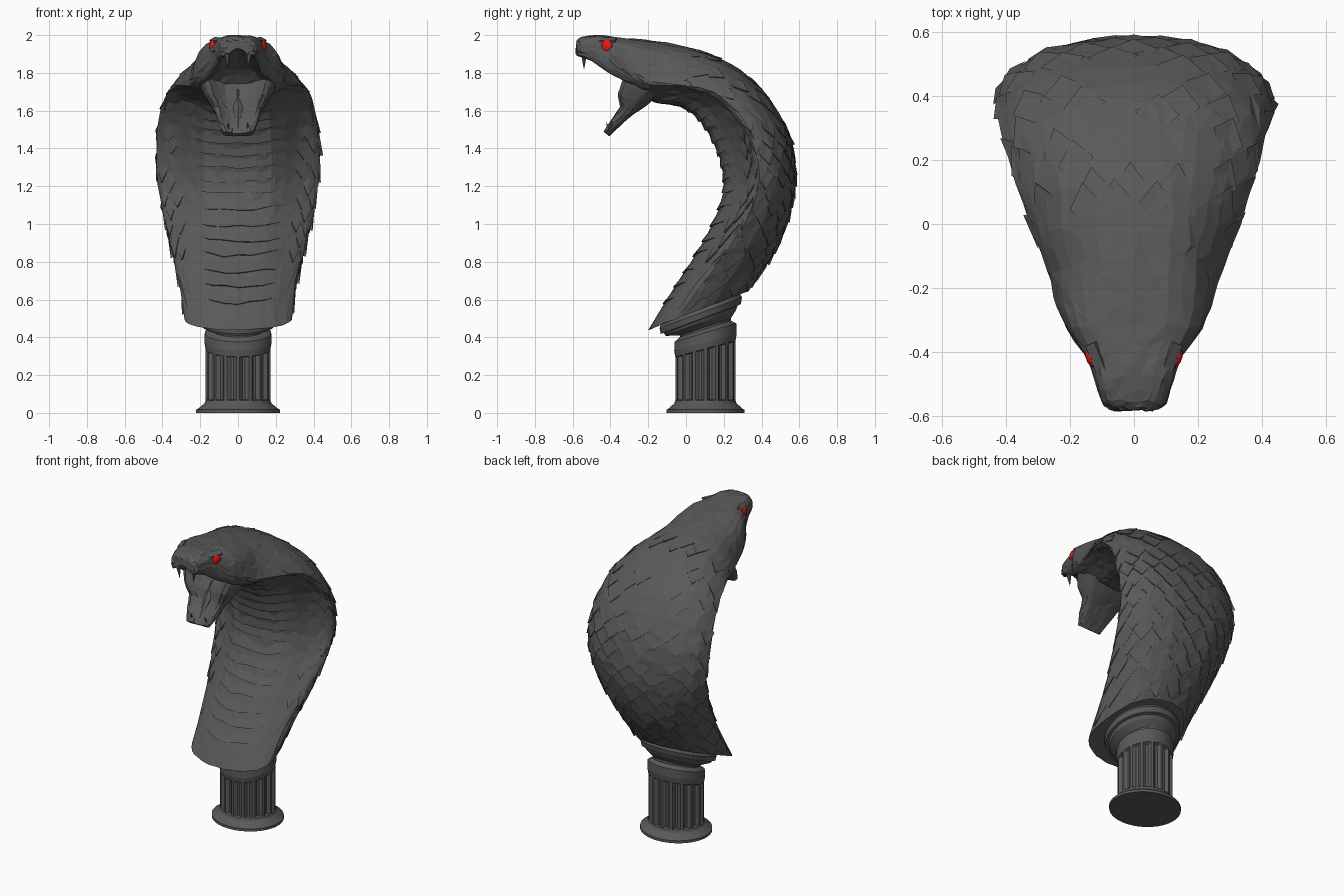
import bpy, bmesh, math, random
from mathutils import Vector

if "Cube" in bpy.data.objects:
    bpy.data.objects.remove(bpy.data.objects["Cube"])

random.seed(4)


def material(name, rgb):
    m = bpy.data.materials.new(name)
    m.diffuse_color = (*rgb, 1)
    m.use_nodes = True
    m.node_tree.nodes["Principled BSDF"].inputs["Base Color"].default_value = m.diffuse_color
    return m


STONE = material("dark_stone", (0.1, 0.1, 0.1))
RED = material("red_eye", (0.8, 0.01, 0.01))


def finish(bm, name, mat=STONE):
    bmesh.ops.recalc_face_normals(bm, faces=bm.faces)
    me = bpy.data.meshes.new(name)
    bm.to_mesh(me)
    bm.free()
    me.materials.append(mat)
    ob = bpy.data.objects.new(name, me)
    bpy.context.collection.objects.link(ob)
    return ob


def spline(a, b, c, d, t):
    return [0.5 * (2 * q + (r - p) * t + (2 * p - 5 * q + 4 * r - s) * t * t
                   + (3 * q - p - 3 * r + s) * t ** 3) for p, q, r, s in zip(a, b, c, d)]


# Half cross-sections (across, depth): back centre -> side edge -> front centre
BACK = [(0, 1), (.36, .95), (.67, .76), (.9, .42), (1, 0)]
PROFILES = [
    BACK + [(.96, -.32), (.85, -.58), (.66, -.8), (.44, -.93), (.22, -.99), (0, -1)],
    BACK + [(.93, -.1), (.78, -.25), (.6, -.52), (.42, -.86), (.22, -.98), (0, -1)],
    [(0, 1), (.45, .98), (.8, .82), (.97, .45), (1, 0), (1, -.4), (.95, -.8),
     (.8, -1), (.6, -.6), (.35, -.3), (0, -.2)]]


def ring_point(k, j):
    j %= 20
    side = 1 if j <= 10 else -1
    j = min(j, 10) if side > 0 else 20 - j
    n = min(int(j), 9)
    a = min(int(k), 1)
    t, f = j - n, k - a
    p, q = PROFILES[a], PROFILES[a + 1]
    u, v = [(p[n][c] * (1 - t) + p[n + 1][c] * t) * (1 - f)
            + (q[n][c] * (1 - t) + q[n + 1][c] * t) * f for c in (0, 1)]
    return u * side, v


def surf(secs, s, j):
    """Point on a lofted body: s along its length, j (0-20) around it."""
    s = max(0, min(len(secs) - 1, s))
    i = min(int(s), len(secs) - 2)
    g = [secs[max(0, min(len(secs) - 1, i + d))] for d in (-1, 0, 1, 2)]
    by, bz, fy, fz, w, e, k = spline(*g, s - i)
    u, v = ring_point(max(0, min(2, k)), j)
    f = e + v * ((1 - e) if v > 0 else e)
    return Vector((u * w, fy + f * (by - fy), fz + f * (bz - fz)))


def loft(name, secs, step, around, wobble, rough):
    bm, rings = bmesh.new(), []
    count = round((len(secs) - 1) / step)
    for a in range(count + 1):
        amt = wobble if 0 < a < count else 0
        rings.append([])
        for b in range(around):
            p = surf(secs, (a + random.uniform(-amt, amt)) * step,
                     (b + random.uniform(-amt, amt)) * 20 / around)
            p += Vector([random.uniform(-rough, rough) for _ in range(3)])
            rings[-1].append(bm.verts.new(p))
    for r, q in zip(rings, rings[1:]):
        for b in range(around):
            c = (b + 1) % around
            v = [r[b], r[c], q[c], q[b]]
            if random.random() < .5:
                v = v[1:] + v[:1]
            bm.faces.new((v[0], v[1], v[2]))
            bm.faces.new((v[0], v[2], v[3]))
    bm.faces.new(rings[0])
    bm.faces.new(rings[-1])
    return finish(bm, name)


# Body and upper head: back y,z / front y,z / half width / edge position / profile blend
BODY = [
    (.335, .65, -.20, .44, .29, .3, 0), (.44, .80, -.08, .63, .315, .35, .2),
    (.515, .94, .04, .82, .36, .4, .4), (.565, 1.10, .14, 1.0, .40, .45, .6),
    (.582, 1.25, .20, 1.18, .43, .5, .8), (.564, 1.42, .18, 1.34, .44, .5, .95),
    (.50, 1.58, .12, 1.48, .43, .5, 1), (.382, 1.74, .03, 1.59, .395, .48, 1),
    (.22, 1.86, -.07, 1.63, .35, .42, 1), (.04, 1.93, -.15, 1.64, .303, .34, 1),
    (-.10, 1.96, -.22, 1.66, .265, .28, 1.2), (-.22, 1.975, -.27, 1.71, .242, .3, 1.6),
    (-.32, 1.985, -.33, 1.75, .21, .4, 2), (-.40, 1.993, -.42, 1.80, .15, .5, 2),
    (-.48, 2.0, -.50, 1.86, .12, .5, 2), (-.55, 1.99, -.57, 1.885, .098, .5, 2),
    (-.58, 1.97, -.583, 1.90, .06, .5, 2)]
loft("hooded_body", BODY, .5, 36, .27, .003)

# Lower jaw: trough opening towards the mouth
JAW = [(-.14, 1.68, -.32, 1.80, .205, .5, 2), (-.22, 1.62, -.36, 1.69, .16, .5, 2),
       (-.28, 1.58, -.35, 1.62, .125, .5, 2), (-.35, 1.52, -.40, 1.55, .105, .5, 2),
       (-.405, 1.465, -.435, 1.49, .08, .5, 2)]
loft("lower_jaw", JAW, .5, 40, .15, .002)


def lifted(s, j, h):
    p = surf(BODY, s, j)
    n = (surf(BODY, s, j + .2) - surf(BODY, s, j - .2)).cross(
        surf(BODY, s + .1, j) - surf(BODY, s - .1, j)).normalized()
    mid = (surf(BODY, s, 0) + surf(BODY, s, 10)) / 2
    return p + n * (h if n.dot(p - mid) > 0 else -h)


# Overlapping diamond scales on the back and hood flanks, fading out towards the head
bm = bmesh.new()
for row in range(22):
    s = .5 + row * .4
    for col in range(-7, 8):
        j = col + (.5 if row % 2 else 0) + random.uniform(-.15, .15)
        if abs(j) > 6.4 or 4.2 < abs(j) < 4.8 or random.random() < (.2 if s < 6 else .5):
            continue
        if abs(j) > 4.5 and not 2 < s < 6.5:
            continue
        h = random.uniform(.005, .013) * (1 if s < 6.5 else .6)
        c = s + random.uniform(-.1, .1)
        top, left, right, tip, root = [bm.verts.new(lifted(*a)) for a in (
            (c + .4, j, -.005), (c, j - .5, h * .4), (c, j + .5, h * .4),
            (c - .4, j, h), (c - .38, j, -.012))]
        for f in ((top, left, tip), (top, tip, right), (left, root, tip), (right, tip, root)):
            bm.faces.new(f)
finish(bm, "body_scales")

# Broad belly plates, each lifted at its lower edge
bm = bmesh.new()
for row in range(15):
    s, rows = .7 + row * .45 + random.uniform(-.06, .06), []
    jog = [random.uniform(-.05, .05) for _ in range(7)]
    for ds, h in ((.45, -.006), (0, .01), (.02, -.012)):
        rows.append([])
        for c in range(7):
            j = 10 + (c - 3) * .95
            lift = h * (.3 if c in (0, 6) else 1)
            rows[-1].append(bm.verts.new(lifted(s + ds + .012 * (c - 3) ** 2 + jog[c], j, lift)))
    for a, b in zip(rows, rows[1:]):
        for c in range(6):
            bm.faces.new((a[c], a[c + 1], b[c + 1], b[c]))
finish(bm, "belly_plates")

# Fluted column with a tilted capital: height, radius, tilt, flute depth
COLUMN = [(0, .222, 0, 0), (.017, .222, 0, 0), (.022, .212, 0, 0), (.05, .178, 0, 0),
          (.065, .172, 0, 0), (.07, .172, 0, .018), (.335, .172, .27, .018), (.34, .172, .27, 0),
          (.375, .178, .28, 0), (.425, .176, .3, 0), (.445, .145, .32, 0), (.455, .145, .34, 0),
          (.475, .20, .36, 0), (.495, .21, .37, 0), (.497, .228, .37, 0), (.53, .235, .37, 0),
          (.57, .215, .37, 0)]
SIDES = 64
bm, rings = bmesh.new(), []
for z, r, tilt, depth in COLUMN:
    ring = []
    for i in range(SIDES):
        a = 2 * math.pi * (i + .5) / SIDES
        q = r - (depth if i % 4 in (1, 2) else 0)
        y = q * .93 * math.sin(a)
        cy = .103 - (.025 if z > .46 else 0)
        ring.append(bm.verts.new((q * math.cos(a), cy + y, z + tilt * y)))
    rings.append(ring)
for r, q in zip(rings, rings[1:]):
    for i in range(SIDES):
        k = (i + 1) % SIDES
        bm.faces.new((r[i], r[k], q[k], q[i]))
bm.faces.new(rings[0])
bm.faces.new(rings[-1])
finish(bm, "fluted_column")


# Teeth: cones from root to tip
def tooth(name, root, tip, r):
    root, tip = Vector(root), Vector(tip)
    d = tip - root
    bpy.ops.mesh.primitive_cone_add(vertices=6, radius1=r, depth=d.length, location=(root + tip) / 2,
                                    rotation=d.to_track_quat('Z', 'Y').to_euler())
    bpy.context.object.name = name
    bpy.context.object.data.materials.append(STONE)


for side in (-1, 1):
    tooth("upper_fang", (side * .06, -.54, 1.91), (side * .05, -.54, 1.815), .02)
    tooth("lower_fang", (side * .055, -.40, 1.49), (side * .05, -.425, 1.54), .012)
    # Eye and brow
    bpy.ops.mesh.primitive_ico_sphere_add(subdivisions=2, radius=.032,
                                          location=(side * .134, -.418, 1.943))
    eye = bpy.context.object
    eye.name, eye.scale = "eye", (.5, 1, 1)
    eye.rotation_euler.z = side * -.35
    eye.data.materials.append(RED)
    bpy.ops.mesh.primitive_cube_add(size=1, location=(side * .118, -.415, 1.974),
                                    rotation=(.05, side * .5, side * -.35))
    brow = bpy.context.object
    brow.name, brow.scale = "brow", (.035, .09, .014)
    brow.data.materials.append(STONE)

# Tongue ridge in the lower jaw
tooth("tongue", (0, -.24, 1.68), (0, -.41, 1.5), .05)
